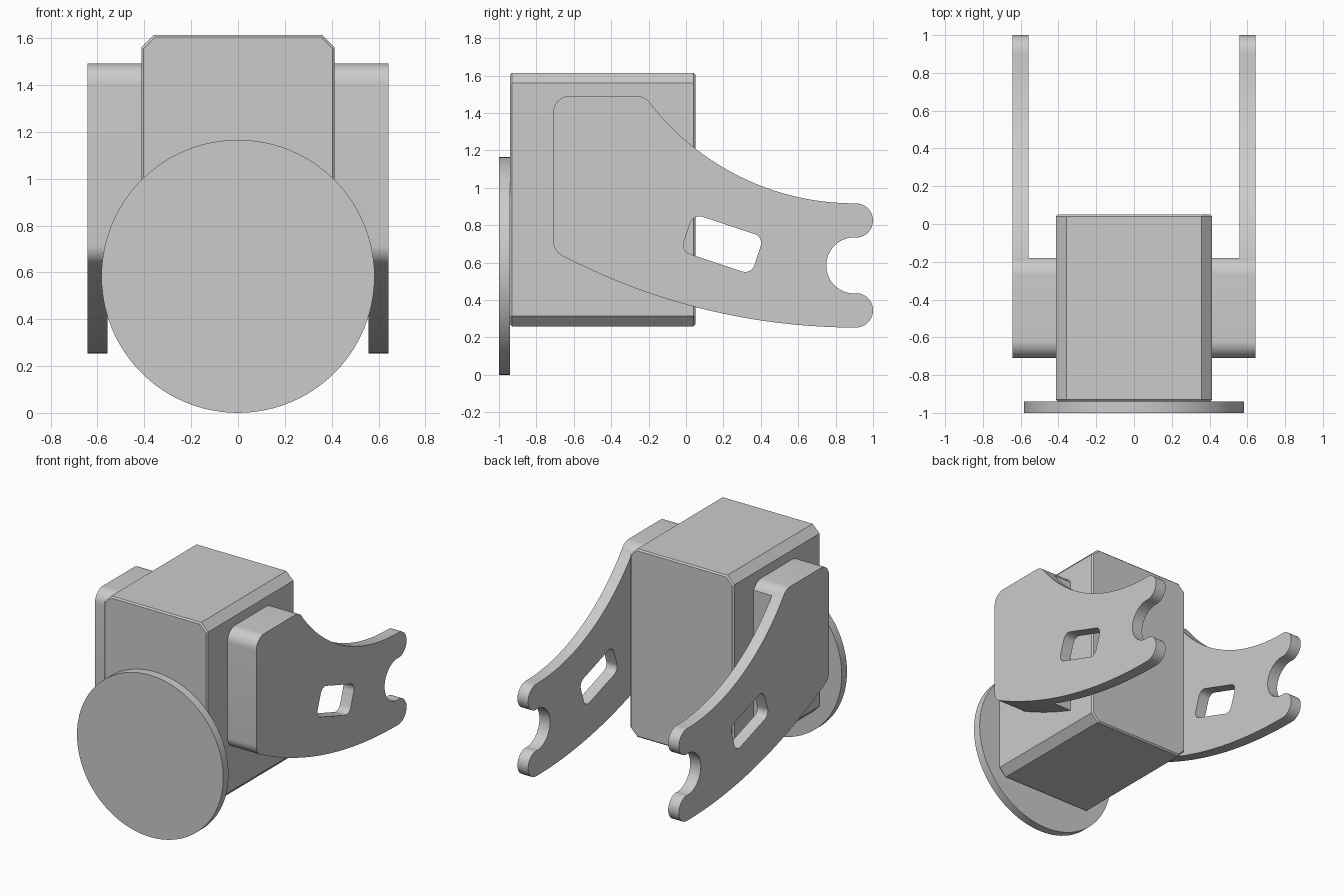
import bpy, bmesh
from math import radians, cos, sin
from mathutils import Vector, Matrix

cube = bpy.data.objects.get("Cube")
if cube:
    bpy.data.objects.remove(cube, do_unlink=True)

grey = bpy.data.materials.new("plain grey")
grey.use_nodes = True
colour = (0.6, 0.6, 0.6, 1)
grey.diffuse_color = colour
grey.node_tree.nodes["Principled BSDF"].inputs["Base Color"].default_value = colour


def finish(bm, name, smooth=True):
    """Turn a bmesh into a named, shaded object."""
    bmesh.ops.recalc_face_normals(bm, faces=bm.faces[:])
    mesh = bpy.data.meshes.new(name)
    bm.to_mesh(mesh)
    bm.free()
    mesh.materials.append(grey)
    obj = bpy.data.objects.new(name, mesh)
    bpy.context.collection.objects.link(obj)
    bpy.ops.object.select_all(action="DESELECT")
    obj.select_set(True)
    bpy.context.view_layer.objects.active = obj
    if smooth:
        bpy.ops.object.shade_smooth_by_angle(angle=radians(30))
    return obj


def arc(cy, cz, r, start, end, steps):
    """Points of an arc in the y-z plane, angles in degrees."""
    angles = [radians(start + (end - start) * i / steps) for i in range(steps + 1)]
    return [Vector((0, cy + r * cos(a), cz + r * sin(a))) for a in angles]


def add_loop(bm, points):
    """Closed wire loop, skipping doubled points."""
    kept = []
    for p in points:
        if not kept or (p - kept[-1]).length > 0.002:
            kept.append(p)
    if (kept[0] - kept[-1]).length < 0.002:
        kept.pop()
    verts = [bm.verts.new(p) for p in kept]
    for a, b in zip(verts, verts[1:] + verts[:1]):
        bm.edges.new((a, b))


def extrude(bm, faces, dx):
    geom = bmesh.ops.extrude_face_region(bm, geom=faces)["geom"]
    verts = [g for g in geom if isinstance(g, bmesh.types.BMVert)]
    bmesh.ops.translate(bm, verts=verts, vec=(dx, 0, 0))
    return [g for g in geom if isinstance(g, bmesh.types.BMFace)]


# Body: box with wide chamfers front to back and a fine chamfer on its end rims
bm = bmesh.new()
bmesh.ops.create_cube(bm, size=1)
bmesh.ops.scale(bm, verts=bm.verts[:], vec=(0.826, 0.99, 1.355))
bmesh.ops.translate(bm, verts=bm.verts[:], vec=(0, -0.445, 0.937))
long_edges = [e for e in bm.edges if abs(e.verts[0].co.y - e.verts[1].co.y) > 0.5]
bmesh.ops.bevel(bm, geom=long_edges, offset=0.055, segments=1, affect="EDGES")
rims = [e for e in bm.edges if abs(e.verts[0].co.y - e.verts[1].co.y) < 0.1]
bmesh.ops.bevel(bm, geom=rims, offset=0.01, segments=1, affect="EDGES")
finish(bm, "body", smooth=False)

# Front disc
bm = bmesh.new()
bmesh.ops.create_cone(bm, cap_ends=True, segments=96, radius1=0.583, radius2=0.583,
                      depth=0.06, matrix=Matrix.Translation((0, -0.97, 0.583))
                      @ Matrix.Rotation(radians(90), 4, "X"))
finish(bm, "front_disc")

# Arm outline, clockwise from the upper front corner
outline = (arc(-0.62, 1.402, 0.09, 180, 90, 10)
           + arc(-0.27, 1.392, 0.1, 90, 38, 8)
           + arc(0.9, 2.298, 1.381, 218, 270, 32)
           + arc(0.908, 0.825, 0.092, 90, -90, 20)
           + arc(0.9, 0.585, 0.15, 90, 270, 28)
           + arc(0.908, 0.345, 0.092, 90, -90, 20)
           + arc(0.905, 3.643, 3.39, 270, 242.5, 32)
           + arc(-0.62, 0.716, 0.09, 242.5, 180, 8))

# Tilted window with rounded corners
window = []
for sy, sz, start in ((1, 1, 0), (-1, 1, 90), (-1, -1, 180), (1, -1, 270)):
    window += arc(sy * 0.148, sz * 0.055, 0.05, start, start + 90, 8)
tilt = Matrix.Translation((0, 0.194, 0.699)) @ Matrix.Rotation(radians(-18.4), 4, "X")
window = [tilt @ p for p in window]

# Arms: a thin plate whose front part thickens inward to meet the body
PAD_END = -0.18
for side, name in ((1, "left_arm"), (-1, "right_arm")):
    bm = bmesh.new()
    add_loop(bm, outline)
    add_loop(bm, window)
    bmesh.ops.triangle_fill(bm, edges=bm.edges[:], use_beauty=True)
    bmesh.ops.bisect_plane(bm, geom=bm.verts[:] + bm.edges[:] + bm.faces[:],
                           plane_co=(0, PAD_END, 0), plane_no=(0, 1, 0))
    bmesh.ops.translate(bm, verts=bm.verts[:], vec=(side * 0.643, 0, 0))
    inner = extrude(bm, bm.faces[:], -side * 0.085)
    pad = [f for f in inner if f.calc_center_median().y < PAD_END]
    extrude(bm, pad, -side * 0.147)
    finish(bm, name)
